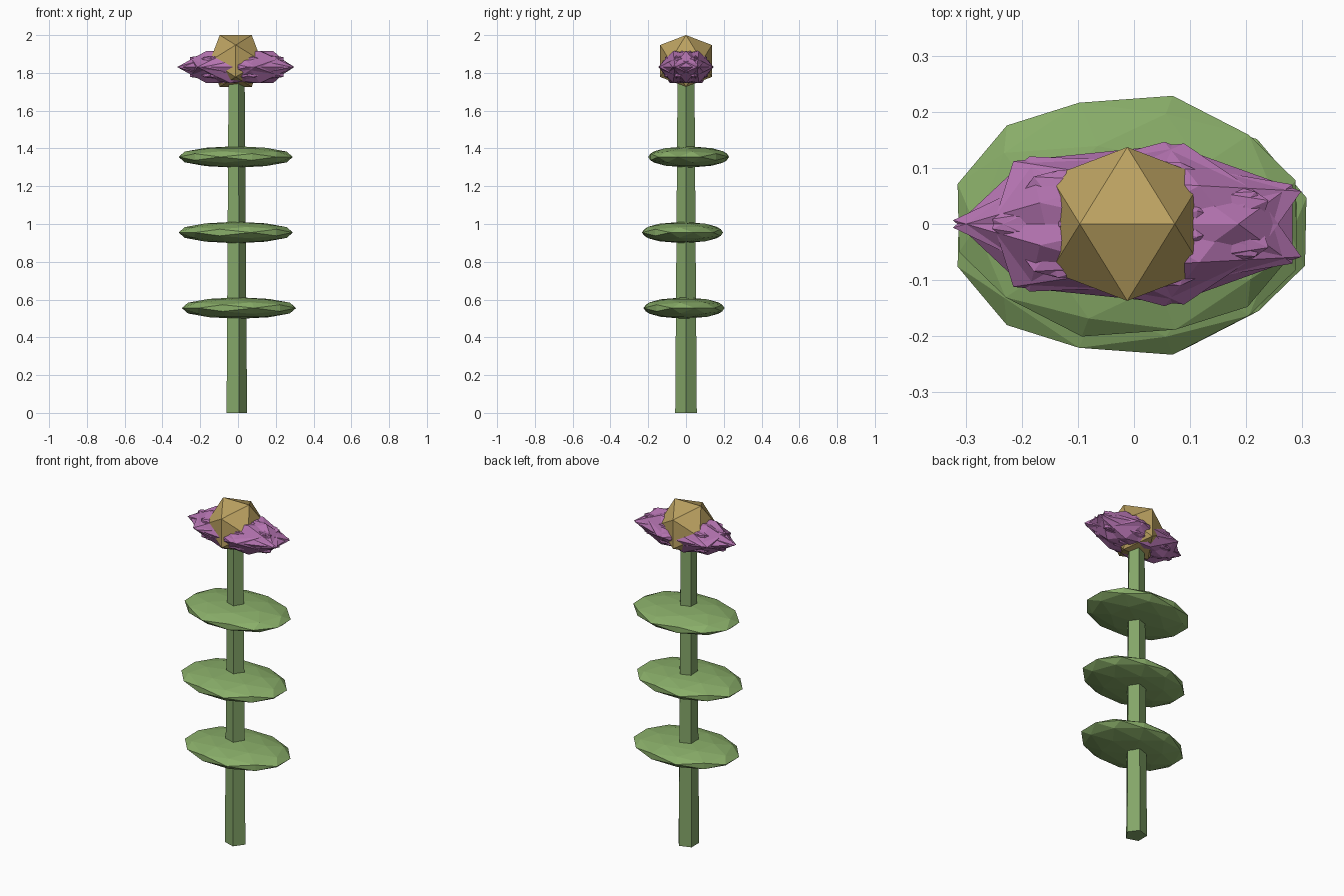
import bpy
import bmesh
import math
from mathutils import Matrix, Vector

if "Cube" in bpy.data.objects:
    bpy.data.objects.remove(bpy.data.objects["Cube"])


def material(name, rgb):
    mat = bpy.data.materials.new(name)
    mat.diffuse_color = (*rgb, 1.0)
    mat.use_nodes = True
    mat.node_tree.nodes["Principled BSDF"].inputs["Base Color"].default_value = mat.diffuse_color
    return mat


def add_object(name, bm, mat):
    mesh = bpy.data.meshes.new(name)
    bm.to_mesh(mesh)
    bm.free()
    mesh.materials.append(mat)
    obj = bpy.data.objects.new(name, mesh)
    bpy.context.collection.objects.link(obj)
    return obj


# Turns an icosphere so that one edge lies flat on top, along x
EDGE_UP = Matrix.Rotation(-math.atan(2) / 2, 4, 'Y')


def ball(name, centre, size, turn, detail, mat):
    """Faceted ball, turned about z first and squashed afterwards."""
    bm = bmesh.new()
    matrix = (Matrix.Translation(Vector(centre)) @ Matrix.Diagonal((*size, 1.0))
              @ Matrix.Rotation(turn, 4, 'Z') @ EDGE_UP)
    bmesh.ops.create_icosphere(bm, subdivisions=detail, radius=1.0, matrix=matrix)
    return add_object(name, bm, mat)


stem_green = material("stem_green", (0.23, 0.38, 0.14))
leaf_green = material("leaf_green", (0.25, 0.42, 0.14))
petal_purple = material("petal_purple", (0.45, 0.17, 0.43))
centre_gold = material("centre_gold", (0.50, 0.36, 0.12))

CX = -0.012

# Five-sided tapering stem
STEM_HEIGHT = 1.80
bm = bmesh.new()
bmesh.ops.create_cone(bm, cap_ends=True, segments=5, radius1=0.06, radius2=0.047,
                      depth=STEM_HEIGHT)
first = max(bm.verts, key=lambda v: (round(v.co.z, 4), v.co.x))
spin = -math.atan2(first.co.y, first.co.x)
bmesh.ops.transform(bm, verts=bm.verts,
                    matrix=Matrix.Translation((CX, 0, STEM_HEIGHT / 2))
                    @ Matrix.Rotation(spin, 4, 'Z'))
add_object("stem", bm, stem_green)

# Three squashed leaves, each slightly off the stem axis
leaves = [(0.005, -0.0105, 0.555, 15), (CX, -0.0185, 0.955, 15), (CX, 0.014, 1.355, -15)]
for i, (x, y, z, turn) in enumerate(leaves):
    ball(f"leaf_{i + 1}", (x, y, z), (0.313, 0.222, 0.057),
         math.radians(turn), 2, leaf_green)

# Overlapping petals form a spiky flower head
PETALS = 7
for i in range(PETALS):
    a = 2 * math.pi * i / PETALS
    centre = (0.03 * math.cos(a), 0.017 * math.sin(a), 1.831)
    ball(f"petal_{i + 1}", centre, (0.297, 0.134, 0.1), a, 1, petal_purple)

# Golden flower centre
ball("flower_centre", (CX, 0, 1.863), (0.161, 0.161, 0.161), 0, 1, centre_gold)
